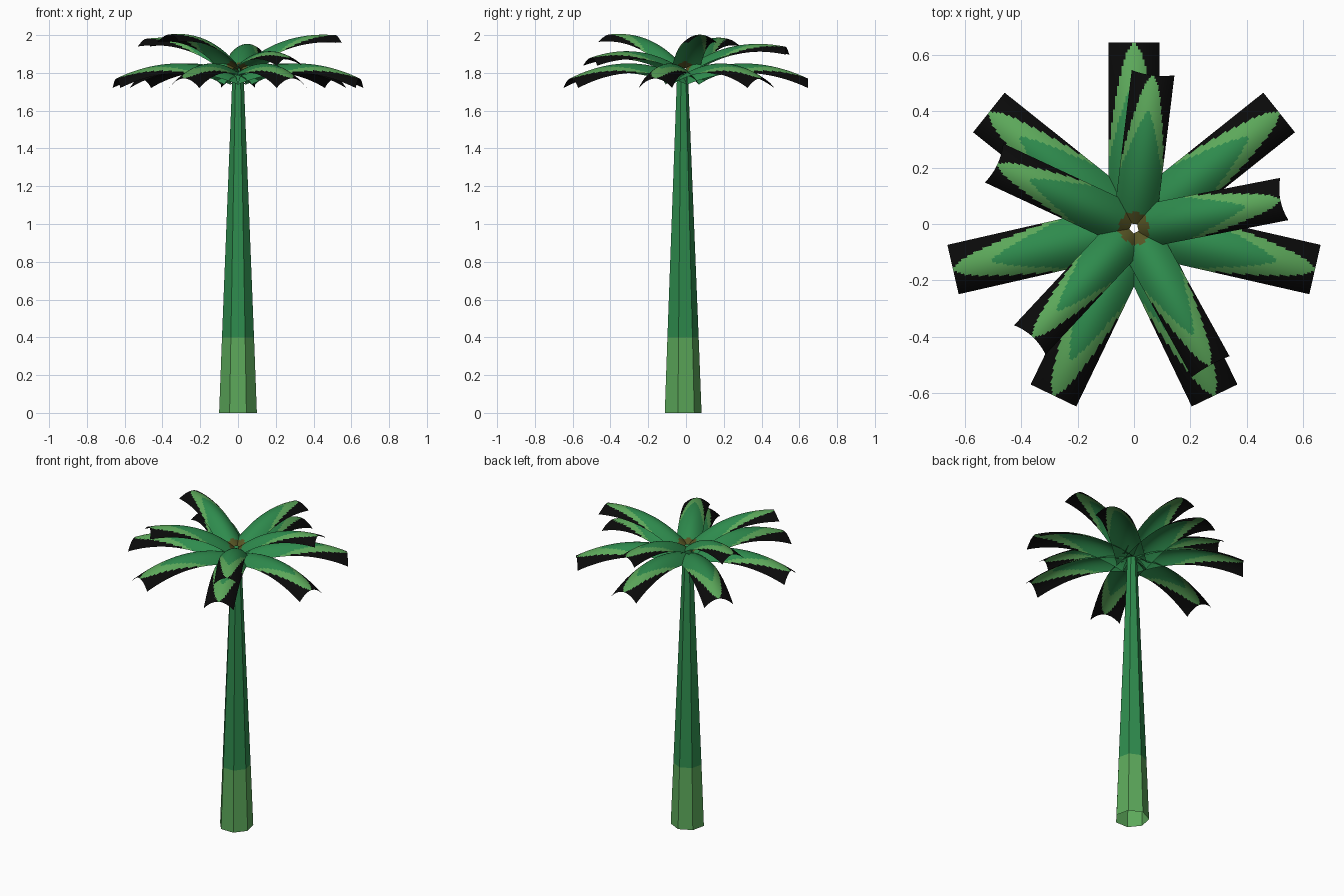
import bpy, bmesh, math
from mathutils import Matrix, Vector

if "Cube" in bpy.data.objects:
    bpy.data.objects.remove(bpy.data.objects["Cube"])


def material(name, rgb):
    def lin(c):
        c /= 255
        return c / 12.92 if c <= 0.04045 else ((c + 0.055) / 1.055) ** 2.4
    m = bpy.data.materials.new(name)
    m.diffuse_color = (*[lin(c) for c in rgb], 1)
    m.use_nodes = True
    m.node_tree.nodes["Principled BSDF"].inputs["Base Color"].default_value = m.diffuse_color
    return m


DARK = material("dark_green", (46, 139, 77))
LIGHT = material("light_green", (92, 168, 90))
BLACK = material("black", (10, 10, 10))
BROWN = material("olive_brown", (86, 84, 36))


def make_object(name, bm, mats, smooth):
    for f in bm.faces:
        f.smooth = smooth
    me = bpy.data.meshes.new(name)
    bm.to_mesh(me)
    bm.free()
    for m in mats:
        me.materials.append(m)
    ob = bpy.data.objects.new(name, me)
    bpy.context.collection.objects.link(ob)
    return ob


# Trunk: open, tapered seven-sided tube with a lighter foot
def trunk():
    bm = bmesh.new()
    rings = []
    for z, r in ((0, 0.1025), (0.4, 0.087), (1.8, 0.03)):
        rings.append([bm.verts.new((r * math.cos(a), r * math.sin(a) - 0.02, z))
                      for a in (math.pi / 2 + i * math.tau / 7 for i in range(7))])
    for k in range(2):
        for i in range(7):
            j = (i + 1) % 7
            f = bm.faces.new((rings[k][i], rings[k][j], rings[k + 1][j], rings[k + 1][i]))
            f.material_index = k
    make_object("trunk", bm, (LIGHT, DARK), False)


LENGTH, HALF = 0.66, 0.09


# Frond: arched strip, coloured by a leaf-shaped pattern
def frond(name, angle, pitch, scale, base_z, brown):
    bm = bmesh.new()
    nu, nv, start = 54, 24, 0.02
    grid = []
    for i in range(nu + 1):
        r = start + (LENGTH - start) * i / nu
        z = 0.07 - 0.69 * (r - 0.32) ** 2
        grid.append([bm.verts.new((r, HALF * v, z - 0.05 * v * v))
                     for v in (2 * j / nv - 1 for j in range(nv + 1))])
    for i in range(nu):
        s = (start + (LENGTH - start) * (i + 0.5) / nu) / LENGTH
        light = min(1.01, 1.35 * max(0, 1 - s) ** 0.52)
        dark = 1.01 if s < 0.25 else 1.2 * max(0, (0.79 - s) / 0.54) ** 0.75
        for j in range(nv):
            v = abs((2 * j + 1) / nv - 1)
            f = bm.faces.new((grid[i][j], grid[i + 1][j], grid[i + 1][j + 1], grid[i][j + 1]))
            if brown and math.hypot(s * LENGTH, v * HALF) < 0.075:
                f.material_index = 3
            elif v < dark:
                f.material_index = 0
            elif v < light:
                f.material_index = 1
            else:
                f.material_index = 2
    bm.transform(Matrix.Translation(Vector((0, -0.015, base_z)))
                 @ Matrix.Rotation(math.radians(angle), 4, 'Z')
                 @ Matrix.Rotation(math.radians(-pitch), 4, 'Y')
                 @ Matrix.Scale(scale, 4))
    make_object(name, bm, (DARK, LIGHT, BLACK, BROWN), True)


trunk()
# Lower crown of seven fronds
for i in range(7):
    frond(f"lower_frond_{i + 1}", 90 + i * 360 / 7, 0, 1.0, 1.78, False)
# Upper crown of five raised fronds
for i, pitch in enumerate((20, 13.5, 18, 20.5, 7.5)):
    frond(f"upper_frond_{i + 1}", 11 + 72 * i, pitch, 0.85, 1.815, True)
